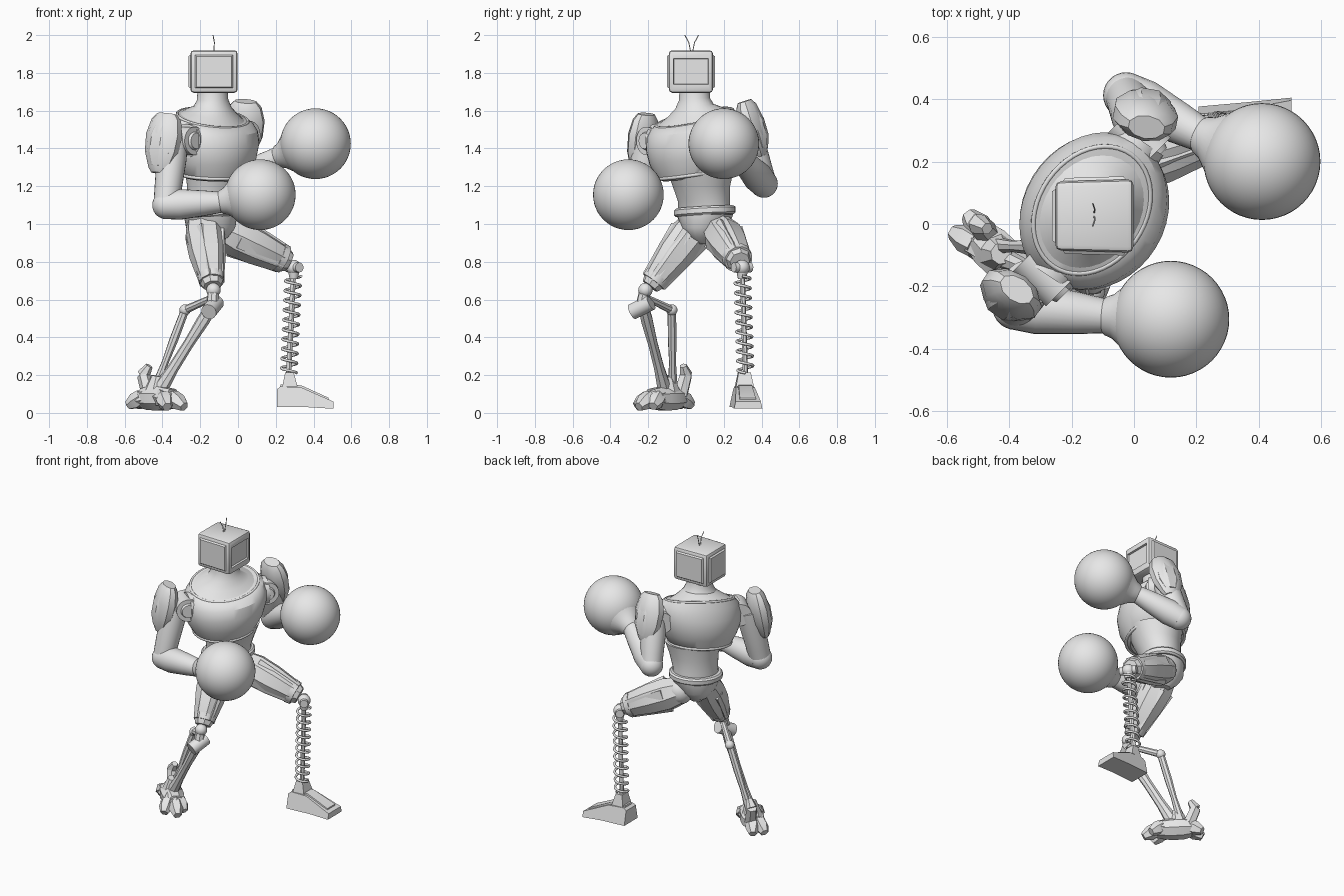
import bpy, bmesh, math
from mathutils import Vector as V, Matrix

cube = bpy.data.objects.get("Cube")
if cube:
    bpy.data.objects.remove(cube, do_unlink=True)

grey = bpy.data.materials.new("plain grey")
grey.use_nodes = True
grey.diffuse_color = (0.8, 0.8, 0.8, 1)
grey.node_tree.nodes["Principled BSDF"].inputs["Base Color"].default_value = (0.8, 0.8, 0.8, 1)
parts = []


def add(name, bm):
    bmesh.ops.recalc_face_normals(bm, faces=bm.faces)
    me = bpy.data.meshes.new(name)
    bm.to_mesh(me)
    bm.free()
    me.materials.append(grey)
    ob = bpy.data.objects.new(name, me)
    bpy.context.collection.objects.link(ob)
    parts.append(ob)
    return ob


def loft(name, rings, matrix, sides=32, tilt=0.0):
    """Stack of elliptical rings (height, radius x, radius y, shift x, forward lean)."""
    bm = bmesh.new()
    loops = []
    for z, rx, ry, sx, lean in rings:
        loop = []
        for i in range(sides):
            a = math.tau * (i + 0.5) / sides
            x, y = rx * math.cos(a), ry * math.sin(a)
            loop.append(bm.verts.new(matrix @ V((sx + x, y, z + tilt * y - lean * x))))
        loops.append(loop)
    for lo, hi in zip(loops, loops[1:]):
        for i in range(sides):
            j = (i + 1) % sides
            bm.faces.new((lo[i], lo[j], hi[j], hi[i]))
    bm.faces.new(loops[0][::-1])
    bm.faces.new(loops[-1])
    return add(name, bm)


def limb(name, a, b, profile, sides=24, flat=1.0, hint=(0.82, -0.57, 0.1)):
    """Tapered part from a to b; profile holds (fraction, radius)."""
    a, b = V(a), V(b)
    z = (b - a).normalized()
    x = V(hint)
    x = (x - z * x.dot(z)).normalized()
    m = Matrix((x, z.cross(x), z)).transposed().to_4x4()
    m.translation = a
    n = (b - a).length
    return loft(name, [(t * n, r, r * flat, 0, 0) for t, r in profile], m, sides)


def rod(name, a, b, r, r2=None, sides=16, **kw):
    return limb(name, a, b, [(0, r), (1, r2 or r)], sides, **kw)


def ball(name, c, r, seg=20):
    bm = bmesh.new()
    bmesh.ops.create_uvsphere(bm, u_segments=seg * 2, v_segments=seg, radius=r,
                              matrix=Matrix.Translation(c))
    return add(name, bm)


def wire(name, pts, r, closed=False):
    cu = bpy.data.curves.new(name, "CURVE")
    cu.dimensions = "3D"
    cu.bevel_depth = r
    cu.bevel_resolution = 2
    cu.use_fill_caps = True
    sp = cu.splines.new("POLY")
    sp.points.add(len(pts) - 1)
    for p, q in zip(sp.points, pts):
        p.co = (*q, 1)
    sp.use_cyclic_u = closed
    cu.materials.append(grey)
    ob = bpy.data.objects.new(name, cu)
    bpy.context.collection.objects.link(ob)


# Torso, turned towards the front left
TURN = Matrix.Rotation(math.radians(-35), 4, "Z")
chest_m = Matrix.Translation((-0.135, 0.045, 0)) @ TURN
loft("chest", [(1.25, 0.155, 0.17, 0, 0.12), (1.27, 0.185, 0.2, 0, 0.12), (1.34, 0.215, 0.24, 0.01, 0.06),
               (1.41, 0.228, 0.262, 0.01, 0), (1.48, 0.22, 0.266, 0.005, 0.03),
               (1.535, 0.194, 0.25, 0, 0.14), (1.565, 0.172, 0.22, 0, 0.28),
               (1.575, 0.12, 0.15, -0.01, 0.28)], chest_m, 40, 0.1)
loft("neck", [(1.557, 0.165, 0.212, 0, 0.28), (1.59, 0.13, 0.155, -0.005, 0.22),
              (1.622, 0.098, 0.104, 0, 0.1), (1.66, 0.082, 0.083, 0, 0), (1.71, 0.08, 0.08, 0, 0)],
     chest_m, 32, 0.09)


def rim(name, z, rx, ry, lean, r):
    turn = [i * math.tau / 48 for i in range(48)]
    wire(name, [chest_m @ V((rx * math.cos(a), ry * math.sin(a),
         z - lean * rx * math.cos(a) + 0.1 * ry * math.sin(a))) for a in turn], r, True)


rim("collar_rim", 1.561, 0.17, 0.218, 0.28, 0.008)
rim("chest_lower_rim", 1.268, 0.182, 0.197, 0.12, 0.01)
waist_m = Matrix.Translation((-0.145, 0.1, 0)) @ TURN
loft("abdomen", [(1.04, 0.122, 0.148, 0, 0), (1.12, 0.126, 0.143, 0.01, 0), (1.2, 0.148, 0.155, 0.032, 0),
                 (1.29, 0.172, 0.182, 0.045, 0)], waist_m)
loft("belt", [(1.045, 0.14, 0.16, 0, 0), (1.055, 0.15, 0.17, 0, 0), (1.08, 0.15, 0.17, 0, 0),
              (1.09, 0.14, 0.16, 0, 0)], waist_m, 32, 0.06)
loft("pelvis", [(0.895, 0.05, 0.04, 0, 0), (0.93, 0.1, 0.075, 0, 0), (0.98, 0.133, 0.125, 0, 0),
                (1.05, 0.138, 0.155, 0, 0)], waist_m, 20)

# Box head with inset wide screen and raised panels on the other sides
bm = bmesh.new()
bmesh.ops.create_cube(bm, size=1, matrix=Matrix.Translation((-0.127, 0.026, 1.807))
                      @ Matrix.Diagonal((0.25, 0.235, 0.225, 1)))
for v in bm.verts:
    if v.co.x < -0.13:
        v.co.y = 0.026 + (v.co.y - 0.026) * 0.94
bmesh.ops.bevel(bm, geom=bm.edges[:], offset=0.018, segments=2, affect="EDGES", profile=0.5)
for f in [f for f in bm.faces if f.calc_area() > 0.02 and abs(f.normal.z) < 0.8]:
    n = f.normal.copy()
    screen = n.x > 0.8
    bmesh.ops.inset_individual(bm, faces=[f], thickness=0.009)
    if screen:
        for v in f.verts:
            v.co.z = 1.81 + (v.co.z - 1.81) * 0.78
    bmesh.ops.inset_individual(bm, faces=[f], thickness=0.004 if screen else 0.01)
    bmesh.ops.translate(bm, verts=f.verts[:], vec=n * (-0.012 if screen else 0.01))
add("head", bm)
for side, s in (("right", -1), ("left", 1)):
    wire(side + "_antenna", [(-0.128, 0.03 + s * 0.006, 1.915), (-0.125, 0.03 + s * 0.015, 1.96),
                             (-0.132, 0.03 + s * 0.036, 2.0)], 0.0025)

# Arms: socket, upper arm, elbow, forearm, glove, shoulder pad
arms = {
    "right": dict(socket=(-0.275, -0.165, 1.44), shoulder=(-0.34, -0.19, 1.45),
                  elbow=(-0.38, -0.265, 1.1), wrist=(-0.09, -0.295, 1.115), glove=(0.118, -0.305, 1.155),
                  pad=((-0.42, -0.25, 1.27), (-0.375, -0.21, 1.582)), across=(0.82, -0.57, 0)),
    "left": dict(socket=(0.02, 0.27, 1.47), shoulder=(0.02, 0.32, 1.48),
                 elbow=(-0.025, 0.412, 1.213), wrist=(0.215, 0.285, 1.355), glove=(0.41, 0.2, 1.425),
                 pad=((0.03, 0.4, 1.36), (0.04, 0.31, 1.65)), across=(1, -0.2, 0)),
}
for side, p in arms.items():
    c, fwd = V(p["socket"]), V((0.7, -0.7, 0))
    rod(side + "_shoulder_socket", chest_m.translation + V((0, 0, c.z)), c, 0.1, 0.09, 20)
    rod(side + "_shoulder_hub", c - fwd * 0.09, c + fwd * 0.065, 0.075, sides=24)
    rod(side + "_shoulder_cap", c + fwd * 0.06, c + fwd * 0.08, 0.05, 0.042, 24)
    limb(side + "_upper_arm", p["shoulder"], p["elbow"],
         [(0, 0.075), (0.3, 0.08), (0.75, 0.072), (1, 0.068)])
    ball(side + "_elbow", p["elbow"], 0.074, 14)
    limb(side + "_forearm", p["elbow"], p["wrist"],
         [(0, 0.074), (0.25, 0.081), (0.7, 0.067), (1, 0.055)])
    limb(side + "_glove_cuff", p["wrist"], p["glove"],
         [(-0.06, 0.05), (0, 0.062), (0.12, 0.072), (0.3, 0.105), (0.55, 0.15)], 32)
    ball(side + "_glove", p["glove"], 0.187, 24)
    limb(side + "_shoulder_pad", *p["pad"], [(0, 0.045), (0.08, 0.065), (0.35, 0.1), (0.65, 0.108),
         (0.9, 0.088), (1, 0.06)], 10, 0.64, p["across"])
    a, b = map(V, p["pad"])
    out = V((a.x, a.y, 0)) - V((-0.17, 0.08, 0))
    out = out.normalized() * 0.018
    limb(side + "_pad_plate", a.lerp(b, 0.12) + out, a.lerp(b, 0.85) + out,
         [(0, 0.045), (0.3, 0.078), (0.7, 0.08), (1, 0.055)], 8, 0.7, p["across"])

# Thighs with raised strips, knees
thighs = {"right": ((-0.185, 0.07, 1.01), (-0.135, -0.19, 0.67), 0.07),
          "left": ((-0.08, 0.18, 0.965), (0.268, 0.285, 0.8), 0.078)}
for side, (a, b, end) in thighs.items():
    a, b = V(a), V(b)
    limb(side + "_thigh", a, b, [(0, 0.09), (0.2, 0.106), (0.5, 0.1), (0.88, end), (1, end * 0.7)], 8)
    ball(side + "_hip", a, 0.088, 10)
    d = (b - a).normalized()
    u = d.cross(V((0, 0, 1))).normalized()
    w = d.cross(u)
    for k in range(4):
        t = math.tau * k / 4 + 0.4
        off = u * math.cos(t) + w * math.sin(t)
        rod("%s_thigh_strip_%d" % (side, k + 1), a.lerp(b, 0.2) + off * 0.075,
            a.lerp(b, 0.92) + off * end * 0.6, 0.042, 0.032, 4, hint=(off + u))
    rod(side + "_knee_band", a.lerp(b, 0.84), a.lerp(b, 0.93), end + 0.003, end - 0.002, 12)

# Left lower leg: ball knee, core rod and spring
knee, foot = V((0.295, 0.297, 0.77)), V((0.268, 0.315, 0.2))
ball("left_knee", knee, 0.04, 12)
rod("left_knee_pin", knee - V((0.03, -0.045, 0)), knee + V((0.03, -0.045, 0)), 0.026)
rod("spring_top_cap", knee - V((0, 0, 0.06)), knee - V((0, 0, 0.02)), 0.022, 0.03)
rod("spring_core", knee, foot, 0.014, sides=12)
top, low = knee.lerp(foot, 0.08), knee.lerp(foot, 0.98)
STEPS, TURNS = 240, 10
wire("spring", [top.lerp(low, i / STEPS) + V((math.cos(i * math.tau * TURNS / STEPS),
     math.sin(i * math.tau * TURNS / STEPS), 0)) * 0.041 for i in range(STEPS + 1)], 0.0075)


# Left foot: extruded wedge, narrower at the top
def wedge(name, outline, half, taper):
    bm = bmesh.new()
    sides = []
    for s in (-1, 1):
        sides.append([bm.verts.new((x, 0.303 + 0.09 * (x - 0.21) + s * (half - taper * z), z))
                      for x, z in outline])
    bm.faces.new(sides[0])
    bm.faces.new(sides[1][::-1])
    for i in range(len(outline)):
        j = i - 1
        bm.faces.new((sides[0][i], sides[0][j], sides[1][j], sides[1][i]))
    return add(name, bm)


wedge("left_foot", [(0.207, 0.03), (0.207, 0.125), (0.225, 0.14), (0.335, 0.135), (0.505, 0.06),
                    (0.505, 0.022), (0.37, 0.03)], 0.08, 0.22)
wedge("left_foot_ridge", [(0.22, 0.12), (0.225, 0.15), (0.335, 0.146), (0.48, 0.08), (0.48, 0.05)],
      0.05, 0.1)
wedge("left_ankle", [(0.235, 0.14), (0.25, 0.215), (0.295, 0.215), (0.315, 0.14)], 0.075, 0.2)

# Right lower leg: knee pivot and two linked bars
ball("right_knee", (-0.13, -0.215, 0.65), 0.038, 12)
rod("right_knee_link", (-0.13, -0.215, 0.66), (-0.135, -0.235, 0.56), 0.03, 0.034, 8)
rod("right_knee_pivot", (-0.155, -0.285, 0.535), (-0.115, -0.185, 0.585), 0.042, sides=20)
limb("shin_bar", (-0.14, -0.225, 0.56), (-0.41, -0.115, 0.13),
     [(0, 0.032), (0.15, 0.037), (0.45, 0.03), (0.75, 0.032), (1, 0.044)], 8, 0.8)
heel_joint = (-0.28, -0.075, 0.545)
rod("calf_link", (-0.135, -0.21, 0.61), heel_joint, 0.018, 0.022, 8)
ball("calf_joint", heel_joint, 0.03, 10)
limb("calf_bar", heel_joint, (-0.43, -0.07, 0.15), [(0, 0.023), (0.4, 0.024), (0.7, 0.019), (1, 0.026)], 8)

# Right foot: narrow block with toes pointing forward and two heel claws
limb("right_foot_block", (-0.5, -0.035, 0.078), (-0.345, -0.185, 0.075),
     [(0, 0.055), (0.25, 0.068), (0.6, 0.068), (1, 0.055)], 8, 1.1, (0, 0, 1))
rod("right_ankle", (-0.44, -0.09, 0.1), (-0.425, -0.095, 0.195), 0.065, 0.035, 8)
toes = {"inner_toe": (-0.285, -0.175, 0.035), "middle_toe": (-0.285, -0.25, 0.032),
        "outer_toe": (-0.375, -0.265, 0.032), "heel_claw": (-0.58, -0.025, 0.04),
        "side_claw": (-0.53, 0.03, 0.04)}
root = V((-0.42, -0.115, 0.085))
for name, tip in toes.items():
    tip = V(tip)
    mid = root.lerp(tip, 0.65) + V((0, 0, 0.02))
    rod(name + "_base", root, mid, 0.055, 0.045, 6)
    limb(name, mid - (tip - mid) * 0.3, tip, [(0, 0.044), (0.5, 0.046), (1, 0.026)], 6, hint=(0, 0, 1))
rod("spur", (-0.47, -0.03, 0.09), (-0.5, 0, 0.2), 0.04, 0.035, 6)
rod("spur_tip", (-0.5, 0, 0.2), (-0.47, -0.015, 0.25), 0.036, 0.02, 6)

# Smooth the round parts, keep hard edges
bpy.ops.object.select_all(action="DESELECT")
for ob in parts:
    ob.select_set(True)
bpy.context.view_layer.objects.active = parts[0]
bpy.ops.object.shade_smooth_by_angle(angle=math.radians(30))
